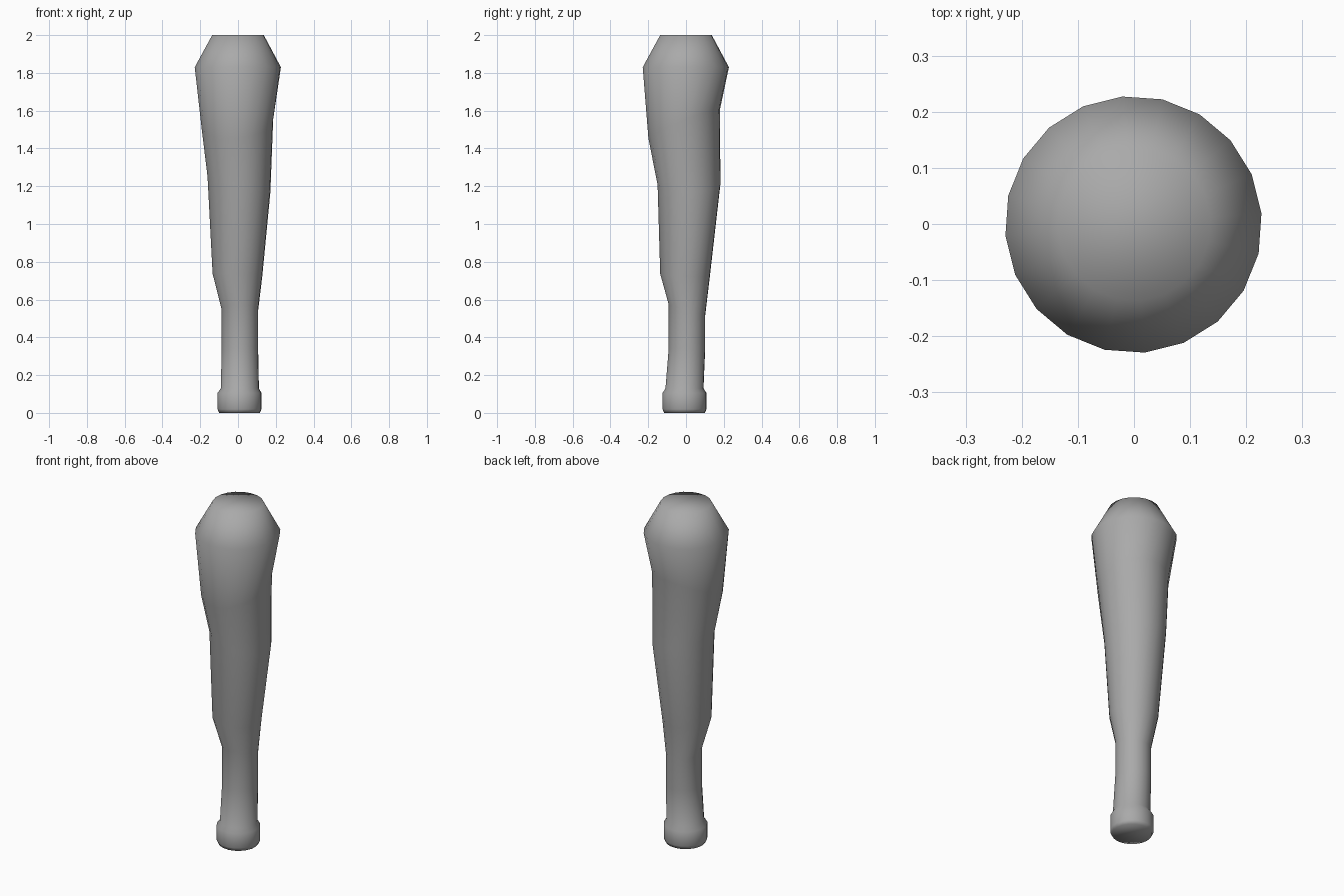
import bpy, bmesh, math

cube = bpy.data.objects.get("Cube")
if cube:
    bpy.data.objects.remove(cube, do_unlink=True)

SIDES = 20
TURN = math.radians(5)

grey = bpy.data.materials.new("plain grey")
grey.use_nodes = True
colour = (0.4, 0.4, 0.4, 1.0)
grey.diffuse_color = colour
grey.node_tree.nodes["Principled BSDF"].inputs["Base Color"].default_value = colour

# Rings from pommel to tip: height, centre x, centre y, radius, slope along x, slope along y
RINGS = [
    (0.00, 0.008, -0.008, 0.108, 0, 0),
    (0.02, 0.008, -0.008, 0.117, 0, 0),
    (0.105, 0.008, -0.008, 0.117, 0, 0),
    (0.13, 0.010, -0.008, 0.101, 0, 0),
    (0.34, 0.010, 0.005, 0.097, 0, 0),
    (0.545, 0.010, 0.005, 0.097, 0, -0.3),
    (0.73, -0.003, -0.005, 0.132, -0.05, -0.05),
    (1.21, 0.005, 0.016, 0.167, -0.25, 0.0),
    (1.53, -0.003, -0.010, 0.190, 0.1, 0.4),
    (1.83, -0.001, -0.001, 0.229, 0, 0),
    (2.00, 0.000, 0.000, 0.137, 0, 0),
]

# Club body lofted through the slightly leaning rings
bm = bmesh.new()
loops = []
for z, cx, cy, r, sx, sy in RINGS:
    loop = []
    for i in range(SIDES):
        a = TURN + math.tau * i / SIDES
        x, y = r * math.cos(a), r * math.sin(a)
        loop.append(bm.verts.new((cx + x, cy + y, z + sx * x + sy * y)))
    loops.append(loop)
for low, high in zip(loops, loops[1:]):
    for i in range(SIDES):
        j = (i + 1) % SIDES
        bm.faces.new((low[i], low[j], high[j], high[i]))

# End caps
bm.faces.new(loops[0][::-1])
bm.faces.new(loops[-1])
for face in bm.faces:
    face.smooth = True

mesh = bpy.data.meshes.new("club")
bm.to_mesh(mesh)
bm.free()
mesh.materials.append(grey)
club = bpy.data.objects.new("club", mesh)
bpy.context.collection.objects.link(club)
